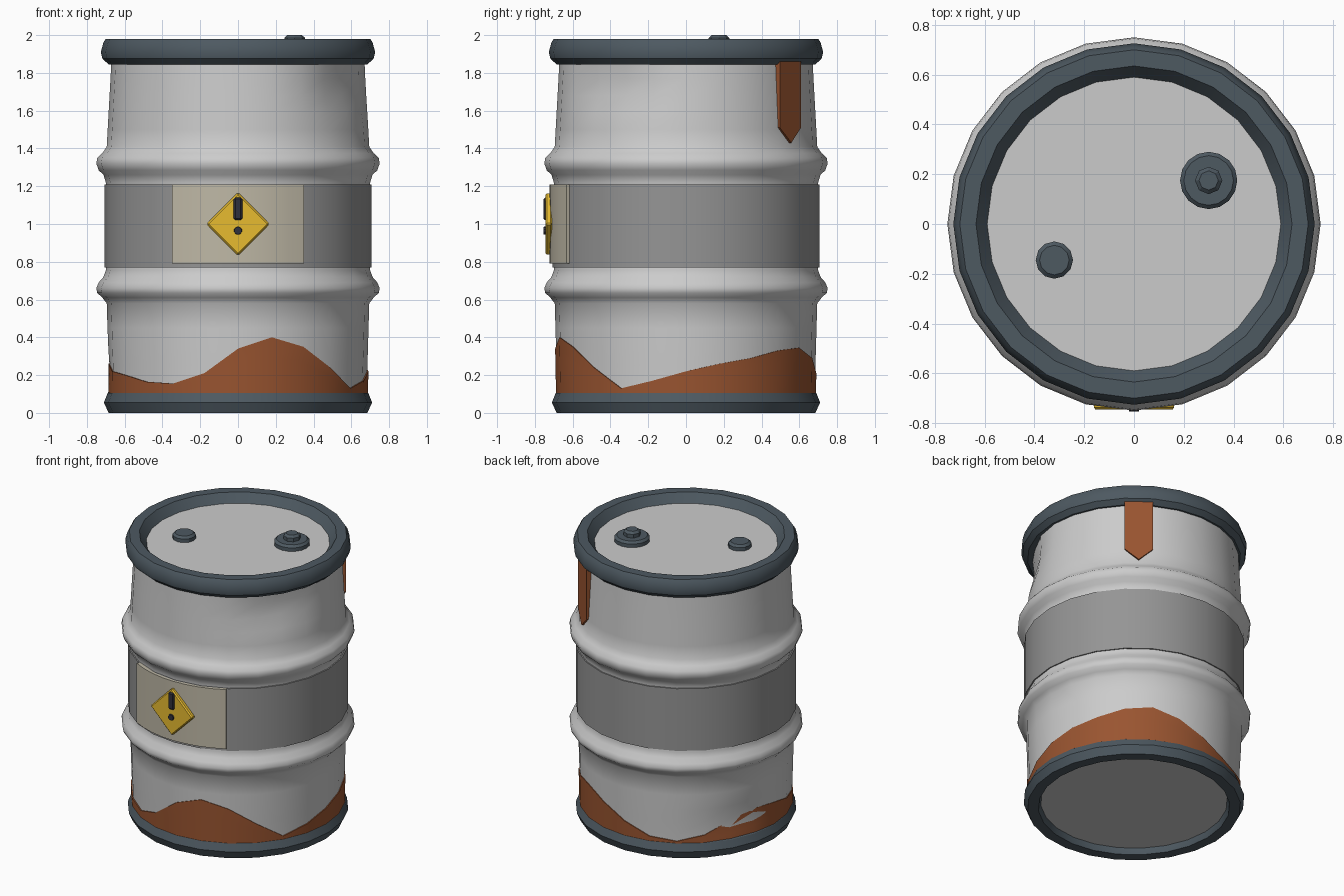
import bpy, bmesh
from math import radians, sin, cos, exp, pi
from mathutils import Matrix

if "Cube" in bpy.data.objects:
    bpy.data.objects.remove(bpy.data.objects["Cube"])

N = 24


def material(name, rgb):
    m = bpy.data.materials.new(name)
    m.diffuse_color = (*rgb, 1)
    m.use_nodes = True
    m.node_tree.nodes["Principled BSDF"].inputs["Base Color"].default_value = m.diffuse_color
    return m


DARK = material("dark_steel", (0.075, 0.1, 0.12))
GREY = material("band_grey", (0.3, 0.3, 0.3))
RUST = material("rust", (0.32, 0.09, 0.03))
CREAM = material("label_cream", (0.52, 0.48, 0.38))
YELLOW = material("warning_yellow", (0.8, 0.5, 0.03))
INK = material("ink", (0.03, 0.03, 0.045))


def finish(name, bm, mat=None, angle=30):
    bmesh.ops.recalc_face_normals(bm, faces=bm.faces)
    me = bpy.data.meshes.new(name)
    bm.to_mesh(me)
    bm.free()
    ob = bpy.data.objects.new(name, me)
    bpy.context.collection.objects.link(ob)
    if mat:
        me.materials.append(mat)
    bpy.ops.object.select_all(action='DESELECT')
    ob.select_set(True)
    bpy.context.view_layer.objects.active = ob
    bpy.ops.object.shade_smooth_by_angle(angle=radians(angle))
    return ob


def dent(a, z, deep=1.0):
    """Inward push at azimuth a (degrees) and height z."""
    total = 0
    for ca, cz, wa, wz, depth in ((-33, 1.73, 17, 0.15, 0.055), (158, 0.24, 17, 0.10, 0.025)):
        da = (a - ca + 180) % 360 - 180
        total += depth * exp(-(da / wa) ** 2 - ((z - cz) / wz) ** 2)
    return total * deep


def lathe(name, profile, mat=None, start=0, end=360, steps=N, closed=True, dented=False, angle=30):
    """Sweep an (r, z) profile around z; part turns get end caps."""
    bm = bmesh.new()
    full = end - start == 360
    rings = []
    for i in range(steps if full else steps + 1):
        a = start + (end - start) * i / steps
        ring = []
        for r, z in profile:
            r -= dent(a, z) if dented else 0
            ring.append(bm.verts.new((r * cos(radians(a)), r * sin(radians(a)), z)))
        rings.append(ring)
    k = len(profile)
    for i in range(steps):
        p, q = rings[i], rings[(i + 1) % len(rings)]
        for j in range(k if closed else k - 1):
            bm.faces.new((p[j], q[j], q[(j + 1) % k], p[(j + 1) % k]))
    if closed and not full:
        bm.faces.new(rings[0])
        bm.faces.new(rings[-1])
    return finish(name, bm, mat, angle)


def disc(name, r, z):
    bm = bmesh.new()
    bmesh.ops.create_circle(bm, cap_ends=True, segments=N, radius=r,
                            matrix=Matrix.Translation((0, 0, z)) @ Matrix.Rotation(pi / 2, 4, 'Z'))
    return finish(name, bm)


# Barrel wall with two rolled ribs and dents
wall = [(0.680, 0.06), (0.682, 0.16), (0.685, 0.25), (0.688, 0.34), (0.691, 0.45), (0.695, 0.58),
        (0.718, 0.61), (0.745, 0.635), (0.75, 0.66), (0.738, 0.69), (0.712, 0.72), (0.70, 0.755),
        (0.70, 1.22), (0.712, 1.26), (0.738, 1.285), (0.75, 1.32), (0.745, 1.35), (0.718, 1.375),
        (0.695, 1.41), (0.690, 1.50), (0.685, 1.59), (0.680, 1.68), (0.675, 1.77), (0.670, 1.87)]
lathe("barrel_body", wall, closed=False, dented=True, angle=60)
disc("lid_plate", 0.62, 1.92)
disc("base_plate", 0.62, 0.04)

# Rims
lathe("top_rim", [(0.59, 1.85), (0.685, 1.845), (0.718, 1.875), (0.726, 1.91), (0.713, 1.96),
                  (0.70, 1.98), (0.635, 1.98), (0.59, 1.92)], DARK)
lathe("bottom_rim", [(0.60, 0.04), (0.615, 0.0), (0.685, 0.0), (0.71, 0.055),
                     (0.69, 0.105), (0.675, 0.115), (0.60, 0.115)], DARK)

# Painted band and curved label
lathe("middle_band", [(0.69, 0.77), (0.708, 0.77), (0.708, 1.21), (0.69, 1.21)], GREY)
lathe("front_label", [(0.69, 0.79), (0.723, 0.79), (0.723, 1.21), (0.69, 1.21)], CREAM,
      start=-119, end=-61, steps=8)

# Warning diamond
bm = bmesh.new()
turn = Matrix.Translation((0, -0.7275, 1.0)) @ Matrix.Rotation(pi / 4, 4, 'Y')
bmesh.ops.create_cube(bm, size=1, matrix=turn @ Matrix.Diagonal((0.236, 0.035, 0.236, 1)))
bmesh.ops.bevel(bm, geom=bm.edges[:], offset=0.008, segments=1, affect='EDGES')
finish("warning_diamond", bm, YELLOW)

# Warning mark: bar and dot
bm = bmesh.new()
bmesh.ops.create_cube(bm, size=1, matrix=Matrix.Translation((0, -0.742, 1.08))
                      @ Matrix.Diagonal((0.045, 0.024, 0.12, 1)))
bmesh.ops.bevel(bm, geom=bm.edges[:], offset=0.008, segments=1, affect='EDGES')
finish("warning_bar", bm, INK)
bm = bmesh.new()
bmesh.ops.create_cone(bm, cap_ends=True, segments=10, radius1=0.024, radius2=0.02, depth=0.024,
                      matrix=Matrix.Translation((0, -0.742, 0.965)) @ Matrix.Rotation(pi / 2, 4, 'X'))
finish("warning_dot", bm, INK)

# Lid plugs
def plug(name, x, y, r, z0, z1, sides):
    bm = bmesh.new()
    bmesh.ops.create_cone(bm, cap_ends=True, segments=sides, radius1=r, radius2=r, depth=z1 - z0,
                          matrix=Matrix.Translation((x, y, (z0 + z1) / 2)))
    top = [e for e in bm.edges if all(v.co.z > z1 - 1e-4 for v in e.verts)]
    bmesh.ops.bevel(bm, geom=top, offset=0.015, segments=1, affect='EDGES')
    finish(name, bm, DARK)


plug("large_plug", 0.30, 0.175, 0.115, 1.91, 1.96, 16)
plug("large_plug_nut", 0.30, 0.175, 0.055, 1.95, 2.0, 8)
plug("small_plug", -0.32, -0.145, 0.075, 1.91, 1.96, 12)

# Wavy rust skirt, height given every 15 degrees
heights = [.22, .26, .29, .33, .345, .29, .21, .14, .12, .16, .23, .27,
           .26, .22, .20, .165, .155, .21, .34, .40, .35, .24, .13, .17]
bm = bmesh.new()
cols = []
for i, h in enumerate(heights):
    a, col = i * 15, []
    for t in (0, 0.33, 0.67, 1):
        z = 0.1 + (h - 0.1) * t
        r = 0.688 + 0.02 * (z - 0.1) - dent(a, z, 1.35)
        col.append(bm.verts.new((r * cos(radians(a)), r * sin(radians(a)), z)))
    # tuck the upper edge into the wall
    col.append(bm.verts.new((col[-1].co.x * 0.975, col[-1].co.y * 0.975, h)))
    cols.append(col)
for i in range(N):
    p, q = cols[i], cols[(i + 1) % N]
    for j in range(4):
        bm.faces.new((p[j], q[j], q[j + 1], p[j + 1]))
finish("rust_skirt", bm, RUST, 40)

# Rust drip below the top rim, one facet wide
bm = bmesh.new()
outline = [(45, 1.86), (45, 1.51), (52.5, 1.43), (60, 1.51), (60, 1.86)]
front, back = ([bm.verts.new((r * cos(radians(a)), r * sin(radians(a)), z)) for a, z in outline]
               for r in (0.703, 0.67))
bm.faces.new(front)
bm.faces.new(back)
for i in range(5):
    j = (i + 1) % 5
    bm.faces.new((front[i], front[j], back[j], back[i]))
finish("rust_drip", bm, RUST)
